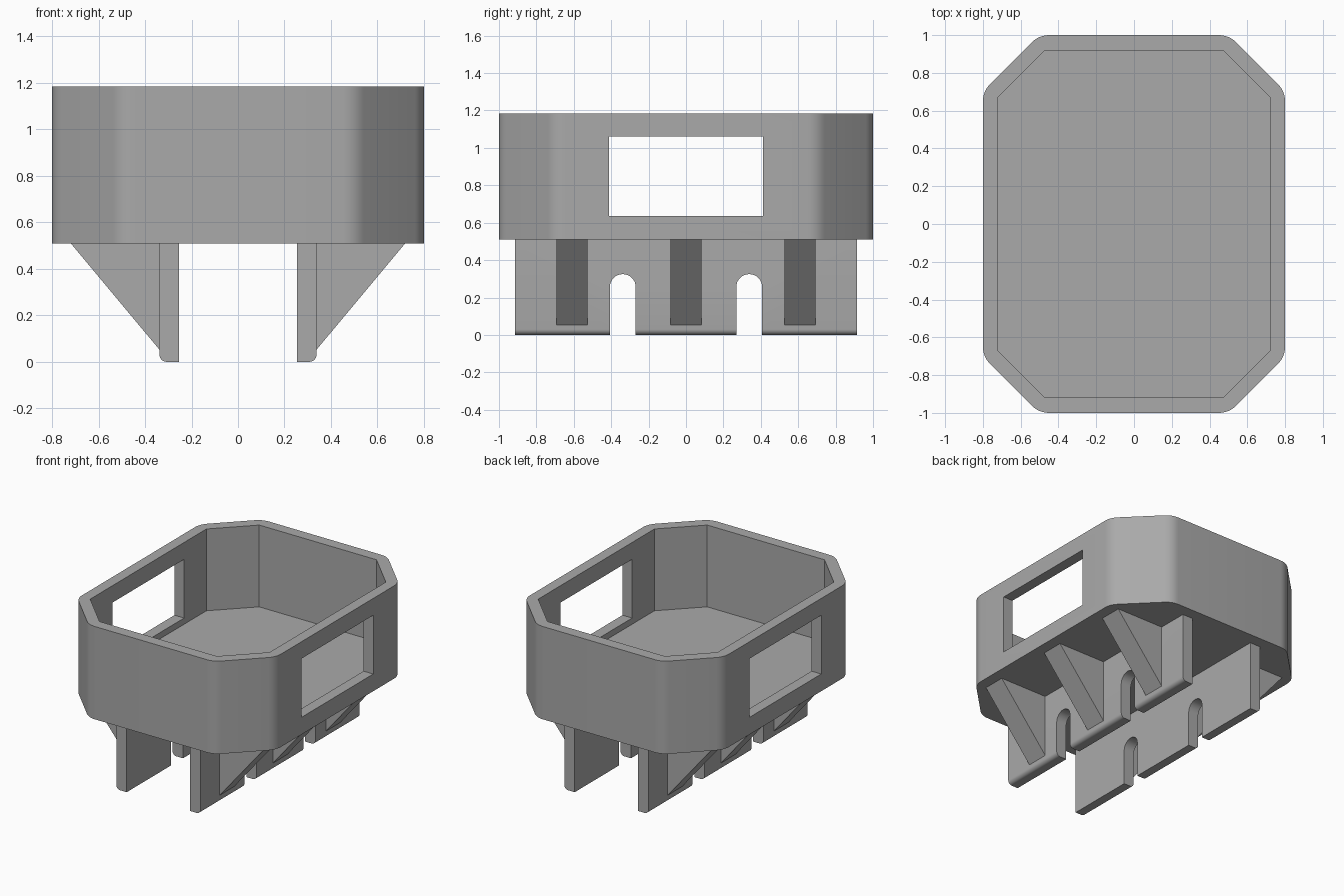
import bpy
import math
from mathutils import Vector

cube = bpy.data.objects.get("Cube")
if cube:
    bpy.data.objects.remove(cube, do_unlink=True)

grey = bpy.data.materials.new("plain grey")
grey.use_nodes = True
GREY = (0.4, 0.4, 0.4, 1)
grey.diffuse_color = GREY
grey.node_tree.nodes["Principled BSDF"].inputs["Base Color"].default_value = GREY


def prism(name, profile, axis, low, high):
    """Extrude a 2D profile along an axis from low to high."""
    def place(p, h):
        return {"x": (h, p[0], p[1]), "y": (p[0], h, p[1]), "z": (p[0], p[1], h)}[axis]
    n = len(profile)
    verts = [place(p, h) for h in (low, high) for p in profile]
    faces = [list(range(n))[::-1], list(range(n, 2 * n))]
    faces += [(i, (i + 1) % n, n + (i + 1) % n, n + i) for i in range(n)]
    mesh = bpy.data.meshes.new(name)
    mesh.from_pydata(verts, [], faces)
    obj = bpy.data.objects.new(name, mesh)
    bpy.context.collection.objects.link(obj)
    mesh.materials.append(grey)
    # Make every normal point outwards
    bpy.context.view_layer.objects.active = obj
    bpy.ops.object.select_all(action="DESELECT")
    obj.select_set(True)
    bpy.ops.object.mode_set(mode="EDIT")
    bpy.ops.mesh.select_all(action="SELECT")
    bpy.ops.mesh.normals_make_consistent(inside=False)
    bpy.ops.object.mode_set(mode="OBJECT")
    return obj


def cut(obj, cutter):
    cutter.hide_render = True
    mod = obj.modifiers.new("cut", "BOOLEAN")
    mod.operation = "DIFFERENCE"
    mod.solver = "EXACT"
    mod.object = cutter
    bpy.ops.object.select_all(action="DESELECT")
    obj.select_set(True)
    bpy.context.view_layer.objects.active = obj
    bpy.ops.object.modifier_apply(modifier=mod.name)
    bpy.data.objects.remove(cutter, do_unlink=True)


def smooth(obj):
    bpy.ops.object.select_all(action="DESELECT")
    obj.select_set(True)
    bpy.context.view_layer.objects.active = obj
    bpy.ops.object.shade_smooth_by_angle(angle=math.radians(30))


def octagon(x, y, chamfer):
    a, b = x - chamfer, y - chamfer
    return [(x, -b), (x, b), (a, y), (-a, y), (-x, b), (-x, -b), (-a, -y), (a, -y)]


def rounded(points, radius, steps=6):
    """Replace the 45 degree turns of an octagon by arcs."""
    out = []
    reach = radius * math.tan(math.pi / 8)
    for i, p in enumerate(points):
        p = Vector(p)
        to_prev = (Vector(points[i - 1]) - p).normalized()
        to_next = (Vector(points[(i + 1) % len(points)]) - p).normalized()
        centre = p + (to_prev + to_next).normalized() * radius / math.cos(math.pi / 8)
        start = p + to_prev * reach - centre
        for k in range(steps + 1):
            a = math.atan2(start.y, start.x) + k / steps * math.pi / 4
            out.append((centre.x + radius * math.cos(a), centre.y + radius * math.sin(a)))
    return out


BASE, RIM, FLOOR = 0.51, 1.185, 0.59

# Open tray with a window in each long side
tray = prism("tray", rounded(octagon(0.8, 1.0, 0.297), 0.13), "z", BASE, RIM)
cut(tray, prism("cavity", octagon(0.722, 0.918, 0.25), "z", FLOOR, RIM + 0.2))
window = [(-0.412, 0.635), (0.412, 0.635), (0.412, 1.062), (-0.412, 1.062)]
cut(tray, prism("window_opening", window, "x", -1, 1))
smooth(tray)

# Arched slot outline
SLOT, R = 0.338, 0.069
arch = [(R * math.cos(k * math.pi / 16), 0.256 + R * math.sin(k * math.pi / 16)) for k in range(17)]
arch = [(R, -0.1)] + arch + [(-R, -0.1)]

for side, label in ((1, "left"), (-1, "right")):
    # Leg plate with rounded outer bottom edge
    r = 0.03
    edge = [(0.338 - r + r * math.sin(k * math.pi / 12), r - r * math.cos(k * math.pi / 12)) for k in range(7)]
    plate = [(0.255, BASE), (0.255, 0)] + edge + [(0.338, BASE)]
    leg = prism(label + "_leg_plate", [(side * x, z) for x, z in plate], "y", -0.915, 0.915)
    for s in (-SLOT, SLOT):
        cut(leg, prism("slot", [(y + s, z) for y, z in arch], "x", -1, 1))
    smooth(leg)

    # Triangular ribs under the tray
    rib = [(0.338, 0.052), (0.72, BASE), (0.338, BASE)]
    for y, place in ((-0.61, "front"), (0, "middle"), (0.61, "back")):
        prism(f"{label}_{place}_rib", [(side * x, z) for x, z in rib], "y", y - 0.083, y + 0.083)
